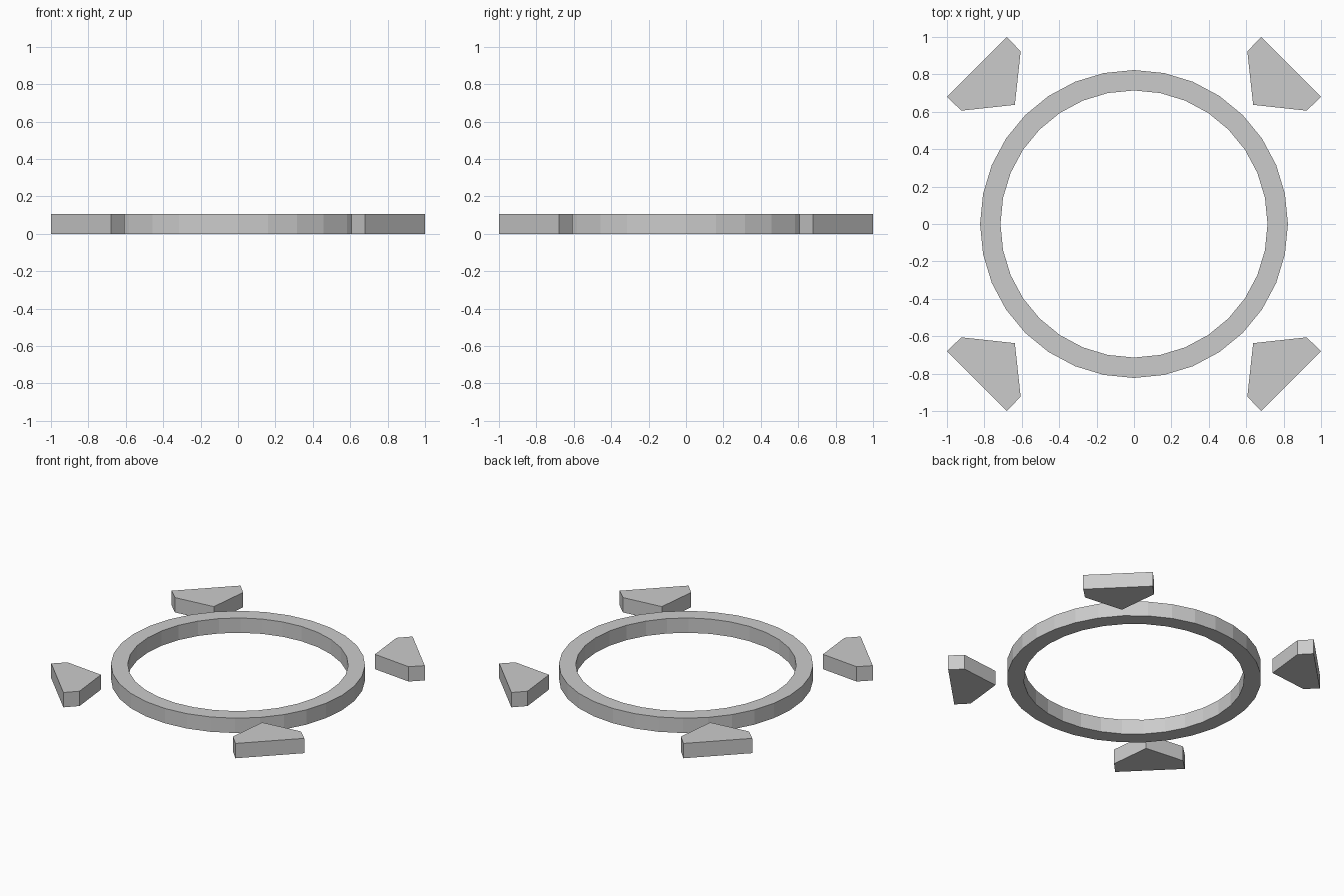
import bpy, bmesh
from math import sin, cos, pi

if "Cube" in bpy.data.objects:
    bpy.data.objects.remove(bpy.data.objects["Cube"])

H = 0.106          # common thickness
SEGMENTS = 32


def make_object(name, bm):
    bmesh.ops.recalc_face_normals(bm, faces=bm.faces)
    mesh = bpy.data.meshes.new(name)
    bm.to_mesh(mesh)
    bm.free()
    obj = bpy.data.objects.new(name, mesh)
    bpy.context.collection.objects.link(obj)
    return obj


# Faceted ring: a rectangular section swept around z
def ring(name, inner, outer):
    bm = bmesh.new()
    section = [(inner, 0), (outer, 0), (outer, H), (inner, H)]
    loops = []
    for i in range(SEGMENTS):
        a = 2 * pi * i / SEGMENTS
        loops.append([bm.verts.new((r * cos(a), r * sin(a), z)) for r, z in section])
    for i in range(SEGMENTS):
        a, b = loops[i], loops[(i + 1) % SEGMENTS]
        for j in range(4):
            k = (j + 1) % 4
            bm.faces.new((a[j], b[j], b[k], a[k]))
    return make_object(name, bm)


# Flat outline raised to the common thickness
def plate(name, outline):
    bm = bmesh.new()
    face = bm.faces.new([bm.verts.new((x, y, 0)) for x, y in outline])
    result = bmesh.ops.extrude_face_region(bm, geom=[face], use_keep_orig=True)
    top = [v for v in result["geom"] if isinstance(v, bmesh.types.BMVert)]
    bmesh.ops.translate(bm, verts=top, vec=(0, 0, H))
    return make_object(name, bm)


ring("ring", 0.714, 0.823)

# Four arrowhead corner markers pointing at the ring
arrow = [(0.637, 0.637), (0.923, 0.606), (1, 0.68), (0.68, 1), (0.606, 0.923)]
for side, sx in (("right", 1), ("left", -1)):
    for end, sy in (("back", 1), ("front", -1)):
        plate(f"corner_arrow_{end}_{side}", [(x * sx, y * sy) for x, y in arrow])
